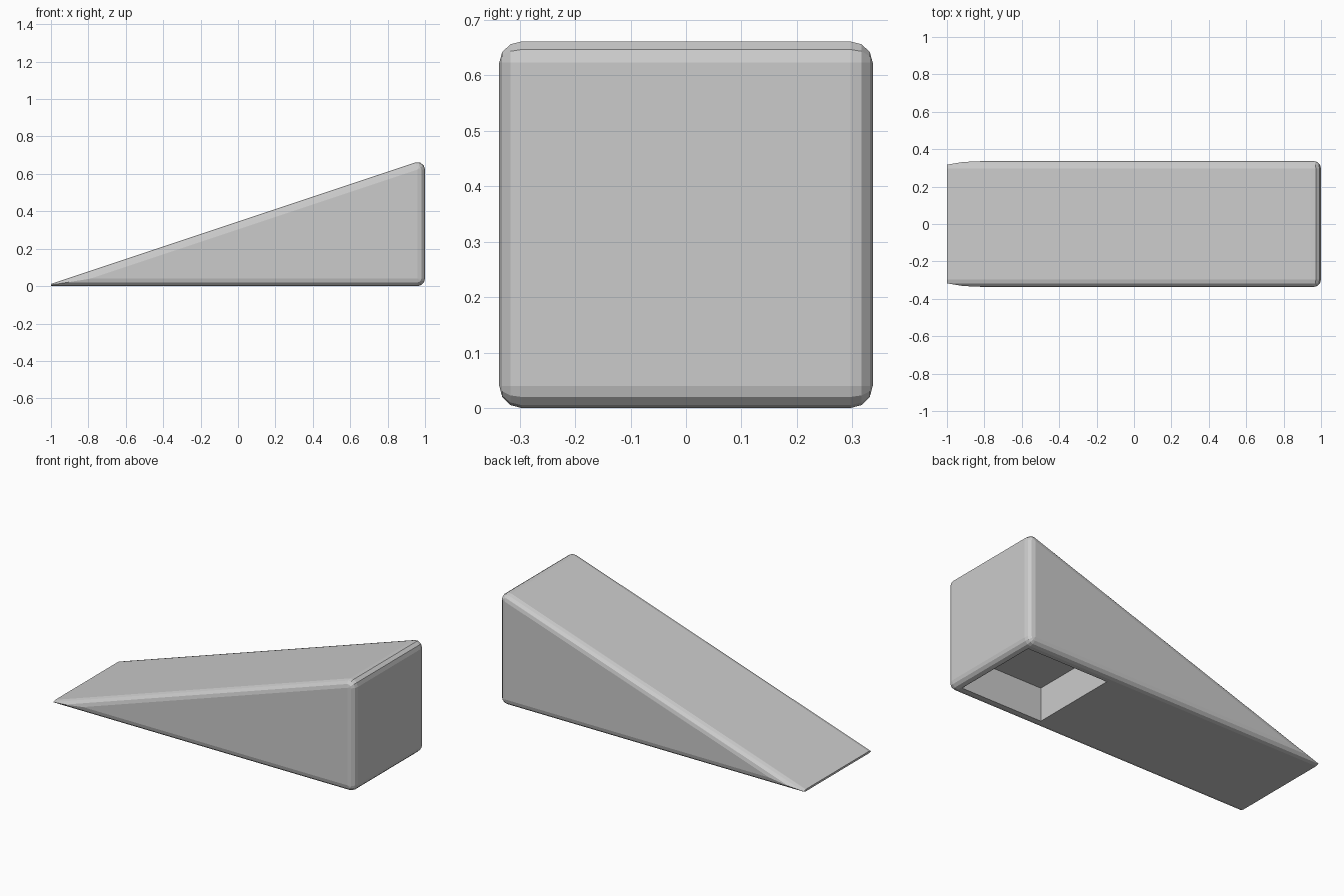
import bpy, bmesh
from math import cos, sin, atan, hypot, radians

if "Cube" in bpy.data.objects:
    bpy.data.objects.remove(bpy.data.objects["Cube"])

R, SEG = 0.04, 3               # edge rounding
HALF_W = 0.337
TIP_H, SLOPE = 0.012, 1 / 3    # thin tip and ramp gradient
TILT, K = atan(SLOPE), hypot(1, SLOPE)


def arc(cx, cz, r, a0, a1):
    return [(cx + r * cos(a0 + (a1 - a0) * i / SEG), cz + r * sin(a0 + (a1 - a0) * i / SEG))
            for i in range(SEG + 1)]


def profile(d):
    """Side profile of the wedge, inset by d, thick end rounded."""
    x = max(-1, -1 + (d * (1 + K) - TIP_H) / SLOPE)
    top = TIP_H + SLOPE * (x + 1) - K * d
    cx = 1 - R
    cz = TIP_H + SLOPE * (cx + 1) - K * R
    return ([(x, top), (x, d)]
            + arc(cx, R, R - d, radians(-90), 0)
            + arc(cx, cz, R - d, 0, radians(90) + TILT))


# Wedge body: inset profiles lofted across the width
angles = [radians(90) * i / SEG for i in range(SEG + 1)]
half = [(HALF_W - R + R * sin(a), R * (1 - cos(a))) for a in angles]
layers = [(-y, d) for y, d in reversed(half)] + half
bm = bmesh.new()
rings = [[bm.verts.new((x, y, z)) for x, z in profile(d)] for y, d in layers]
for a, b in zip(rings, rings[1:]):
    n = len(a)
    for i in range(n):
        j = (i + 1) % n
        bm.faces.new((a[i], a[j], b[j], b[i]))
bm.faces.new(rings[0])
bm.faces.new(rings[-1][::-1])
bmesh.ops.remove_doubles(bm, verts=bm.verts, dist=0.0002)
bmesh.ops.recalc_face_normals(bm, faces=bm.faces)
mesh = bpy.data.meshes.new("door_wedge")
bm.to_mesh(mesh)
bm.free()
wedge = bpy.data.objects.new("door_wedge", mesh)
bpy.context.collection.objects.link(wedge)

# Square pocket in the underside
bpy.ops.mesh.primitive_cube_add(size=1, location=(0.683, 0, 0))
cutter = bpy.context.object
cutter.name = "pocket_cutter"
cutter.scale = (0.54, 0.54, 0.4)
cutter.hide_render = True
mod = wedge.modifiers.new("pocket", "BOOLEAN")
mod.operation = "DIFFERENCE"
mod.solver = "EXACT"
mod.object = cutter
bpy.context.view_layer.objects.active = wedge
bpy.ops.object.modifier_apply(modifier=mod.name)
bpy.data.objects.remove(cutter)
